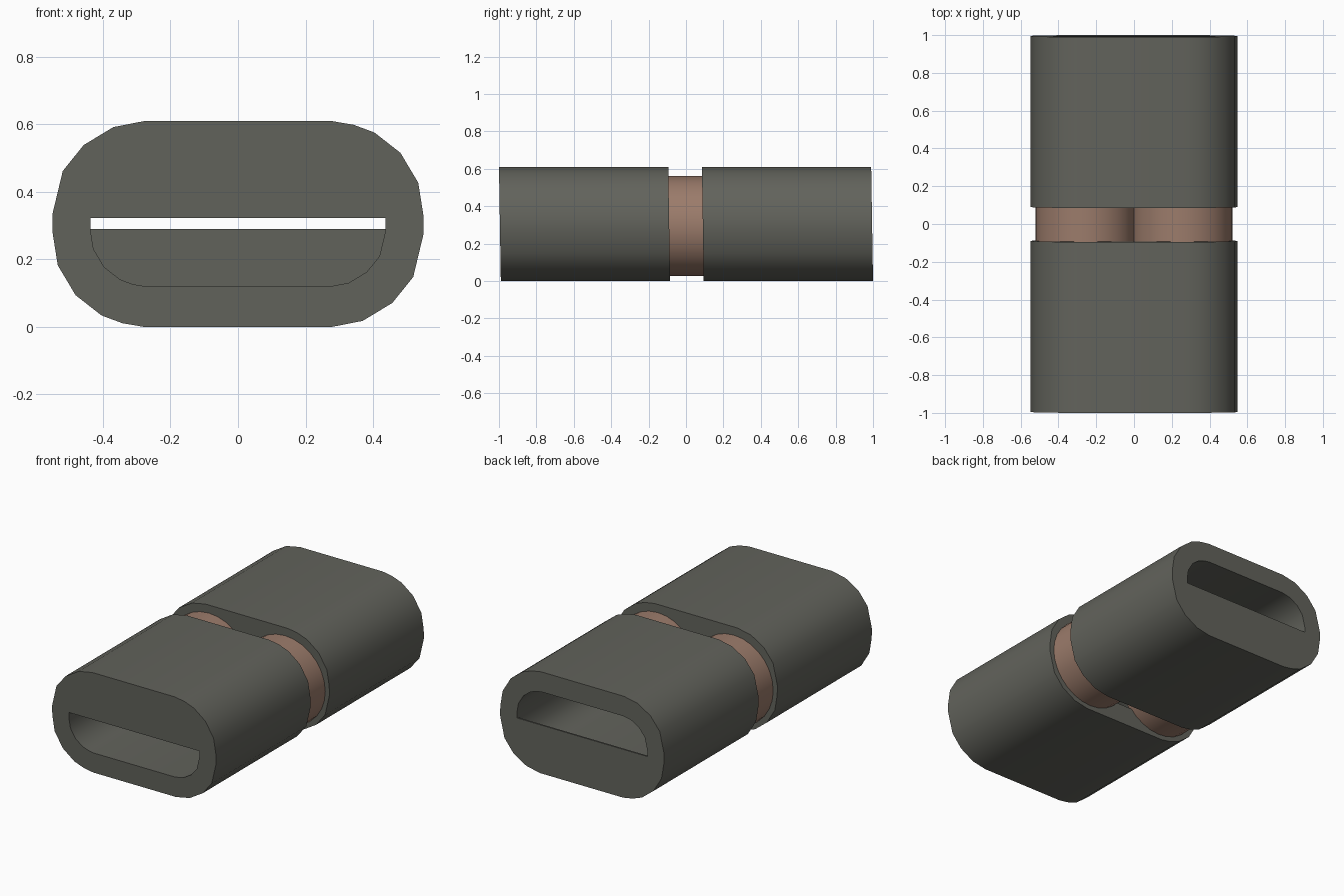
import bpy, bmesh, math

cube = bpy.data.objects.get("Cube")
if cube:
    bpy.data.objects.remove(cube, do_unlink=True)

MID = 0.305      # height of the long axis
BEND = 0.265     # x where the rounded sides begin
LEAN = 0.016     # slight slant of the cut ends
END, GAP = 0.995, 0.09


def material(name, color):
    m = bpy.data.materials.new(name)
    m.use_nodes = True
    m.diffuse_color = (*color, 1)
    bsdf = m.node_tree.nodes["Principled BSDF"]
    bsdf.inputs["Base Color"].default_value = (*color, 1)
    bsdf.inputs["Roughness"].default_value = 0.7
    return m


grey = material("dark olive grey", (0.122, 0.124, 0.106))
copper = material("dull copper", (0.33, 0.20, 0.147))

# Rounded outline: one side, then the same side turned half round
side = [(.277, -.305), (.369, -.287), (.457, -.234), (.519, -.157),
        (.549, -.032), (.549, .027), (.534, .122), (.481, .211),
        (.404, .271), (.342, .294), (.277, .305)]
outer = side + [(-x, -z) for x, z in side]
shrink = 0.185 / MID
inner = [(math.copysign(BEND + (abs(x) - BEND) * shrink, x), z * shrink)
         for x, z in outer]


def loop(bm, outline, y):
    return [bm.verts.new((x, y - LEAN * z, z + MID)) for x, z in outline]


def bridge(bm, a, b):
    for i in range(len(a)):
        j = (i + 1) % len(a)
        bm.faces.new((a[i], a[j], b[j], b[i]))


def finish(bm, name, mat):
    mesh = bpy.data.meshes.new(name)
    bmesh.ops.recalc_face_normals(bm, faces=bm.faces[:])
    bm.to_mesh(mesh)
    bm.free()
    mesh.materials.append(mat)
    ob = bpy.data.objects.new(name, mesh)
    bpy.context.collection.objects.link(ob)
    bpy.ops.object.select_all(action='DESELECT')
    ob.select_set(True)
    bpy.context.view_layer.objects.active = ob
    bpy.ops.object.shade_smooth_by_angle(angle=math.radians(40))
    return ob


# Sleeve: a thick-walled tube with flat ends
def sleeve(name, y0, y1):
    bm = bmesh.new()
    o0, o1 = loop(bm, outer, y0), loop(bm, outer, y1)
    i0, i1 = loop(bm, inner, y0), loop(bm, inner, y1)
    for a, b in ((o0, o1), (o1, i1), (i1, i0), (i0, o0)):
        bridge(bm, a, b)
    finish(bm, name, grey)


# Cover: closes half of the slot at the outer end
def cover(name, y0, y1, cut, keep):
    bm = bmesh.new()
    a, b = loop(bm, inner, y0), loop(bm, inner, y1)
    bridge(bm, a, b)
    bm.faces.new(a)
    bm.faces.new(b[::-1])
    bmesh.ops.bisect_plane(bm, geom=bm.verts[:] + bm.edges[:] + bm.faces[:],
                           plane_co=(0, 0, cut), plane_no=(0, 0, keep),
                           clear_inner=True)
    bmesh.ops.holes_fill(bm, edges=[e for e in bm.edges if e.is_boundary])
    finish(bm, name, grey)


sleeve("front_sleeve", -END, -GAP)
sleeve("back_sleeve", GAP, END)
cover("front_cover", -END, -END + 0.01, 0.323, 1)
cover("back_cover", END - 0.01, END, 0.29, -1)

# Two open rings joining the sleeves
for label, x in (("left", 0.255), ("right", -0.255)):
    bm = bmesh.new()
    bmesh.ops.create_cone(bm, cap_ends=False, segments=28, radius1=0.267,
                          radius2=0.267, depth=0.2)
    ring = finish(bm, label + "_ring", copper)
    ring.rotation_euler = (math.pi / 2, 0, 0)
    ring.location = (x, 0, 0.294)
